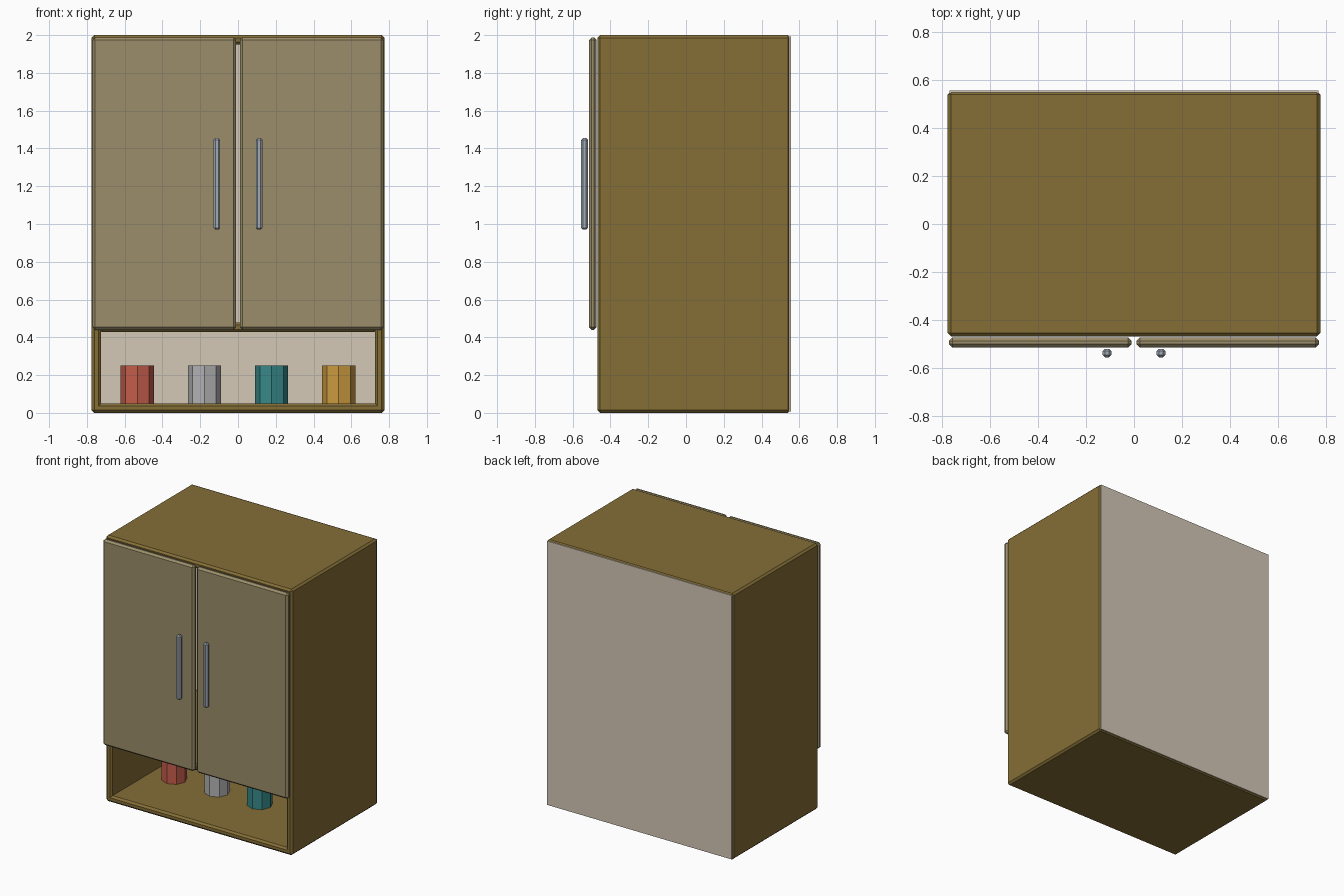
import bpy, math

if "Cube" in bpy.data.objects:
    bpy.data.objects.remove(bpy.data.objects["Cube"])


def material(name, rgb):
    m = bpy.data.materials.new(name)
    m.diffuse_color = (*rgb, 1)
    m.use_nodes = True
    m.node_tree.nodes["Principled BSDF"].inputs["Base Color"].default_value = m.diffuse_color
    return m


wood = material("wood", (0.235, 0.158, 0.038))
door_wood = material("door_wood", (0.33, 0.27, 0.145))
pale = material("pale_back", (0.66, 0.58, 0.47))
metal = material("metal", (0.36, 0.41, 0.47))


def box(name, lo, hi, mat, bevel=0.0):
    """Box from its two corners, with an optional chamfer."""
    bpy.ops.mesh.primitive_cube_add(size=1, location=[(a + b) / 2 for a, b in zip(lo, hi)])
    ob = bpy.context.object
    ob.name = name
    ob.scale = [b - a for a, b in zip(lo, hi)]
    bpy.ops.object.transform_apply(location=False, rotation=False, scale=True)
    ob.data.materials.append(mat)
    if bevel:
        mod = ob.modifiers.new("chamfer", 'BEVEL')
        mod.width = bevel
        mod.segments = 1
    return ob


W, F, B, H, T = 0.775, -0.468, 0.553, 2.0, 0.05   # half width, front, back, height, board

# Carcass boards
box("bottom_board", (-W, F, 0), (W, B, T), wood, 0.014)
box("top_board", (-W, F, H - T), (W, B, H), wood, 0.014)
box("shelf", (-W + T - 0.01, F, 0.428), (W - T + 0.01, B - 0.02, 0.478), wood, 0.014)
box("back_panel", (-0.768, 0.53, 0.008), (0.768, 0.555, 1.992), pale)

# Sides, doors and handles, one of each per side
for side, s in (("left", -1), ("right", 1)):
    def span(a, b):
        return sorted((s * a, s * b))

    x0, x1 = span(W - T, W)
    box(side + "_side", (x0, F, 0), (x1, B, H), wood, 0.014)
    x0, x1 = span(0.01, 0.77)
    box(side + "_door", (x0, -0.513, 0.44), (x1, -0.473, 1.988), door_wood, 0.014)
    x0, x1 = span(0.094, 0.13)
    box(side + "_handle", (x0, -0.555, 0.97), (x1, -0.519, 1.455), metal, 0.01)

# Octagonal jars in the open compartment
jars = [("red", (0.56, 0.11, 0.07)), ("silver", (0.45, 0.45, 0.46)),
        ("teal", (0.04, 0.25, 0.25)), ("gold", (0.6, 0.33, 0.05))]
for i, (name, rgb) in enumerate(jars):
    bpy.ops.mesh.primitive_cylinder_add(vertices=8, radius=0.088, depth=0.2,
                                        location=(-0.533 + i * 0.3553, 0.005, 0.15))
    ob = bpy.context.object
    ob.name = name + "_jar"
    ob.data.materials.append(material(name, rgb))
